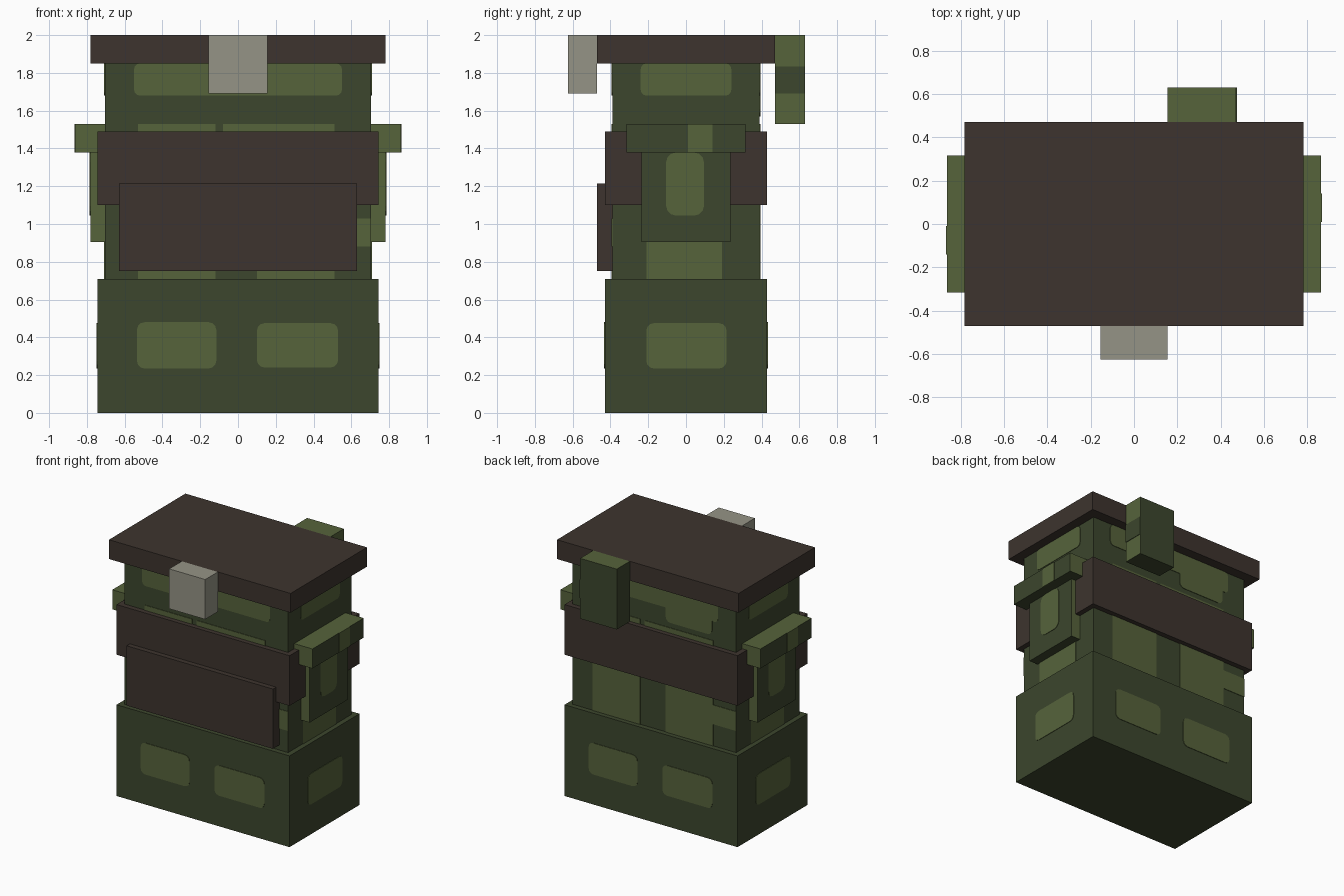
import bpy, bmesh, math
from mathutils import Matrix, Vector

cube = bpy.data.objects.get("Cube")
if cube:
    bpy.data.objects.remove(cube, do_unlink=True)


def make_material(name, rgb):
    linear = [((c / 255 + 0.055) / 1.055) ** 2.4 for c in rgb] + [1.0]
    mat = bpy.data.materials.new(name)
    mat.use_nodes = True
    mat.diffuse_color = linear
    bsdf = mat.node_tree.nodes["Principled BSDF"]
    bsdf.inputs["Base Color"].default_value = linear
    bsdf.inputs["Roughness"].default_value = 0.9
    return mat


DARK = make_material("dark green cloth", (60, 70, 45))
LIGHT = make_material("light green cloth", (86, 99, 59))
BROWN = make_material("brown leather", (61, 52, 46))
GREY = make_material("grey metal", (149, 148, 134))


def add_object(name, bm, *mats):
    mesh = bpy.data.meshes.new(name)
    bmesh.ops.recalc_face_normals(bm, faces=bm.faces)
    bm.to_mesh(mesh)
    bm.free()
    for mat in mats:
        mesh.materials.append(mat)
    obj = bpy.data.objects.new(name, mesh)
    bpy.context.collection.objects.link(obj)
    return obj


def box(name, low, high, mat, light_dirs=()):
    """Box between two corners; faces pointing along light_dirs are light green."""
    low, high = Vector(low), Vector(high)
    bm = bmesh.new()
    bmesh.ops.create_cube(bm, size=1)
    bmesh.ops.scale(bm, vec=high - low, verts=bm.verts)
    bmesh.ops.translate(bm, vec=(low + high) / 2, verts=bm.verts)
    bm.normal_update()
    for face in bm.faces:
        if any(face.normal.dot(Vector(d)) > 0.9 for d in light_dirs):
            face.material_index = 1
    return add_object(name, bm, mat, LIGHT)


def patch(name, turn, dist, u0, u1, z0, z1, radius=0.04, mat=LIGHT):
    """Thin rounded plate on a wall: turn 0 front, 1 left, 2 back, 3 right."""
    bm = bmesh.new()
    corners = [(u1, z1, -1, -1), (u0, z1, 1, -1), (u0, z0, 1, 1), (u1, z0, -1, 1)]
    verts = []
    for i, (u, z, su, sz) in enumerate(corners):
        steps = range(4) if radius else range(1)
        for k in steps:
            a = math.radians(90 * i + 30 * k)
            cu = u + su * radius + radius * math.cos(a)
            cz = z + sz * radius + radius * math.sin(a)
            verts.append(bm.verts.new((cu, -dist - 0.004, cz)))
    face = bm.faces.new(verts)
    out = bmesh.ops.extrude_face_region(bm, geom=[face])
    moved = [g for g in out["geom"] if isinstance(g, bmesh.types.BMVert)]
    bmesh.ops.translate(bm, vec=(0, 0.006, 0), verts=moved)
    bmesh.ops.rotate(bm, matrix=Matrix.Rotation(turn * math.pi / 2, 3, "Z"), verts=bm.verts)
    return add_object(name, bm, mat)


# Main bag body
box("base", (-0.745, -0.43, 0), (0.745, 0.43, 0.71), DARK)
box("body", (-0.705, -0.39, 0.7), (0.705, 0.39, 1.86), DARK)
box("strap_band", (-0.745, -0.43, 1.10), (0.745, 0.43, 1.49), BROWN)
box("lid", (-0.782, -0.47, 1.85), (0.782, 0.47, 2.0), BROWN)

# Front pocket and clasp
box("front_pocket", (-0.63, -0.47, 0.75), (0.63, -0.39, 1.215), BROWN)
box("clasp", (-0.155, -0.625, 1.69), (0.155, -0.47, 2.0), GREY)

# Rear hanging loop with a dark stripe
box("rear_loop", (0.155, 0.47, 1.53), (0.47, 0.63, 2.0), DARK, [(1, 0, 0), (0, 0, 1)])
patch("rear_loop_stripe", 1, 0.47, 0.47, 0.63, 1.69, 1.835, 0, DARK)

# Side pouches with flaps
ends = [(0, 1, 0), (0, -1, 0)]
for side, s in (("left", 1), ("right", -1)):
    x0, x1, x2 = sorted((s * 0.70, s * 0.782)), sorted((s * 0.70, s * 0.862)), 0
    box(side + "_pouch", (x0[0], -0.235, 0.905), (x0[1], 0.235, 1.39), DARK, ends)
    box(side + "_pouch_flap", (x1[0], -0.315, 1.378), (x1[1], 0.315, 1.53), DARK,
        ends + [(0, 0, 1)])

# Camouflage patches on the broad walls
for turn, wall in ((0, "front"), (2, "back")):
    patch(wall + "_base_patch_a", turn, 0.43, -0.535, -0.115, 0.235, 0.48)
    patch(wall + "_base_patch_b", turn, 0.43, 0.10, 0.53, 0.24, 0.475)
    patch(wall + "_body_patch_a", turn, 0.39, -0.53, -0.12, 0.71, 1.10, 0)
    patch(wall + "_body_patch_b", turn, 0.39, 0.10, 0.51, 0.71, 1.10, 0)
    patch(wall + "_edge_patch", turn, 0.39, 0.51, 0.705, 0.88, 1.03, 0)
    patch(wall + "_upper_patch", turn, 0.39, -0.55, 0.55, 1.68, 1.85, 0.03)
    patch(wall + "_strip_a", turn, 0.39, -0.53, -0.12, 1.49, 1.53, 0)
    patch(wall + "_strip_b", turn, 0.39, -0.08, 0.51, 1.49, 1.53, 0)
patch("back_shoulder_patch", 2, 0.39, 0.10, 0.50, 1.57, 1.80)

# Camouflage patches on the narrow walls
for turn, wall in ((1, "left"), (3, "right")):
    patch(wall + "_base_patch", turn, 0.745, -0.21, 0.215, 0.235, 0.475)
    patch(wall + "_body_patch", turn, 0.705, -0.21, 0.19, 0.71, 0.95, 0)
    patch(wall + "_upper_patch", turn, 0.705, -0.24, 0.24, 1.68, 1.85, 0.03)
    patch(wall + "_pouch_patch", turn, 0.782, -0.105, 0.095, 1.045, 1.378, 0.05)
    patch(wall + "_flap_patch", turn, 0.862, 0.01, 0.14, 1.378, 1.53, 0)
